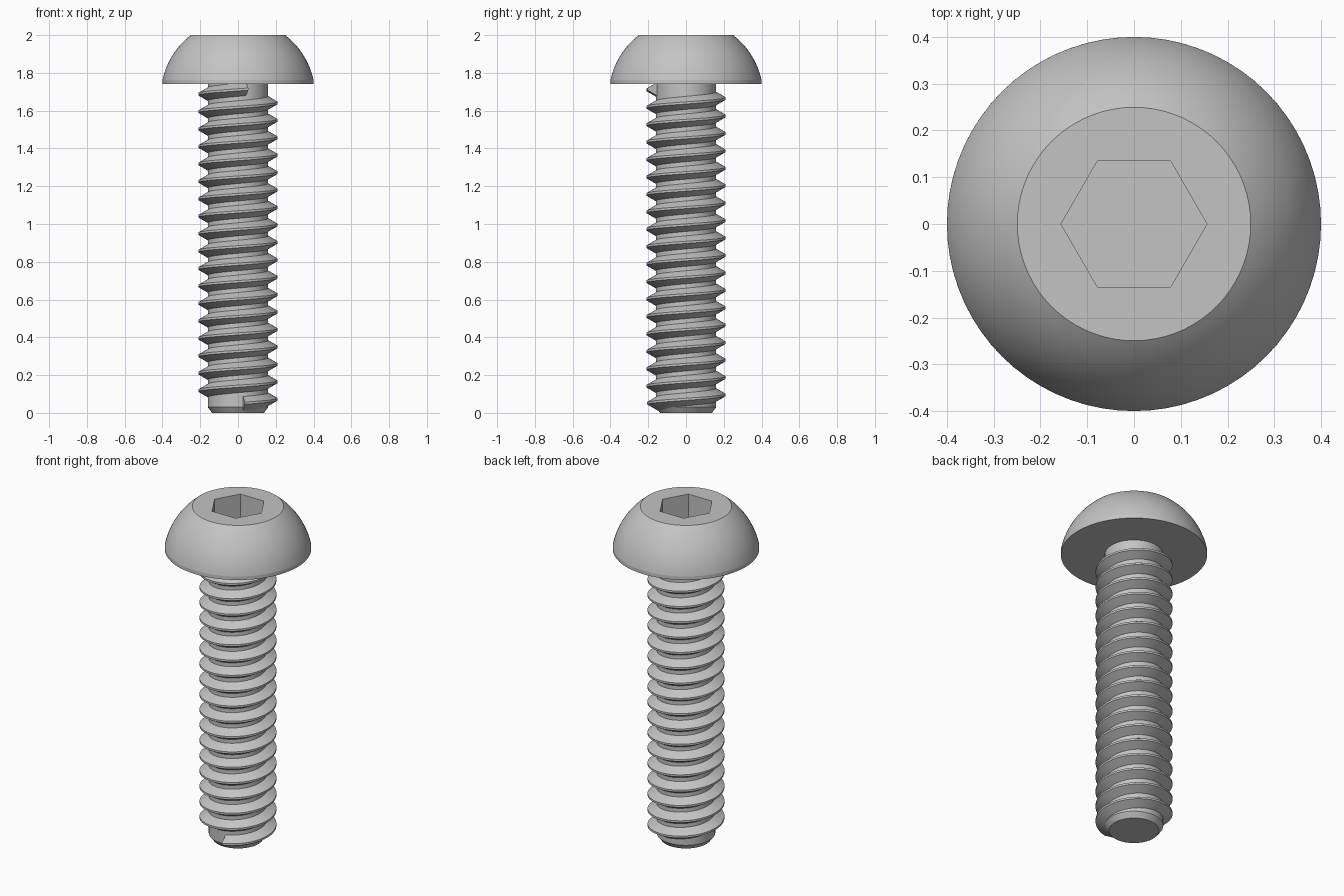
import bpy, bmesh
from math import sin, cos, tan, pi, radians, sqrt, asin

if "Cube" in bpy.data.objects:
    bpy.data.objects.remove(bpy.data.objects["Cube"], do_unlink=True)

# Single metal colour
steel = bpy.data.materials.new("grey_steel")
steel.use_nodes = True
colour = (0.55, 0.55, 0.55, 1)
steel.diffuse_color = colour
steel.node_tree.nodes["Principled BSDF"].inputs["Base Color"].default_value = colour

SEGMENTS = 72
HEAD_BASE = 1.741
ROOT, CREST = 0.16, 0.21
PITCH = 0.0923


def ring(bm, radius, z, count=SEGMENTS):
    return [bm.verts.new((radius * cos(2 * pi * i / count),
                          radius * sin(2 * pi * i / count), z)) for i in range(count)]


def bridge(bm, a, b):
    n = len(a)
    for i in range(n):
        j = (i + 1) % n
        bm.faces.new((a[i], a[j], b[j], b[i]))


def loop_edges(bm, verts):
    edges = []
    for a, b in zip(verts, verts[1:] + verts[:1]):
        edges.append(bm.edges.get((a, b)) or bm.edges.new((a, b)))
    return edges


def finish(bm, name):
    bmesh.ops.recalc_face_normals(bm, faces=bm.faces)
    mesh = bpy.data.meshes.new(name)
    bm.to_mesh(mesh)
    bm.free()
    mesh.materials.append(steel)
    obj = bpy.data.objects.new(name, mesh)
    bpy.context.collection.objects.link(obj)
    bpy.ops.object.select_all(action='DESELECT')
    obj.select_set(True)
    bpy.context.view_layer.objects.active = obj
    bpy.ops.object.shade_smooth_by_angle(angle=radians(9))
    return obj


# Domed head: short vertical rim, then an arc up to the flat top
bm = bmesh.new()
rim_z, centre_z, dome_r = 1.762, 1.676, 0.409
start, end = asin((rim_z - centre_z) / dome_r), asin((2 - centre_z) / dome_r)
rings = [ring(bm, 0.4, HEAD_BASE)]
steps = 16
for i in range(steps + 1):
    a = start + (end - start) * i / steps
    rings.append(ring(bm, dome_r * cos(a), centre_z + dome_r * sin(a)))
for low, high in zip(rings, rings[1:]):
    bridge(bm, low, high)
bm.faces.new(rings[0])

# Hexagonal socket sunk into the flat top
hex_top = ring(bm, 0.156, 2, 6)
hex_floor = ring(bm, 0.156, 1.86, 6)
bridge(bm, hex_top, hex_floor)
bm.faces.new(hex_floor)
bmesh.ops.triangle_fill(bm, use_beauty=True, normal=(0, 0, 1),
                        edges=loop_edges(bm, rings[-1]) + loop_edges(bm, hex_top))
finish(bm, "button_head")

# Shank with a chamfered tip
bm = bmesh.new()
rings = [ring(bm, r, z) for r, z in ((0.137, 0), (ROOT, 0.03), (ROOT, HEAD_BASE + 0.01))]
for low, high in zip(rings, rings[1:]):
    bridge(bm, low, high)
bm.faces.new(rings[0])
bm.faces.new(rings[-1])
finish(bm, "shank")

# Helical thread ridge with a narrow flat crest and blunt ends
bm = bmesh.new()
inner = ROOT - 0.01
crest_half = PITCH / 16
base_half = crest_half + (CREST - inner) * tan(radians(30))
section = ((inner, -base_half), (CREST, -crest_half), (CREST, crest_half), (inner, base_half))
first, last = radians(-80), radians(-75) + 18 * 2 * pi
count = 18 * 64
previous = None
for i in range(count + 1):
    a = first + (last - first) * i / count
    z = 0.072 + PITCH * a / (2 * pi)
    current = [bm.verts.new((r * cos(a), r * sin(a), z + dz)) for r, dz in section]
    if previous:
        bridge(bm, previous, current)
    else:
        bm.faces.new(current)
    previous = current
bm.faces.new(previous)
finish(bm, "thread")
